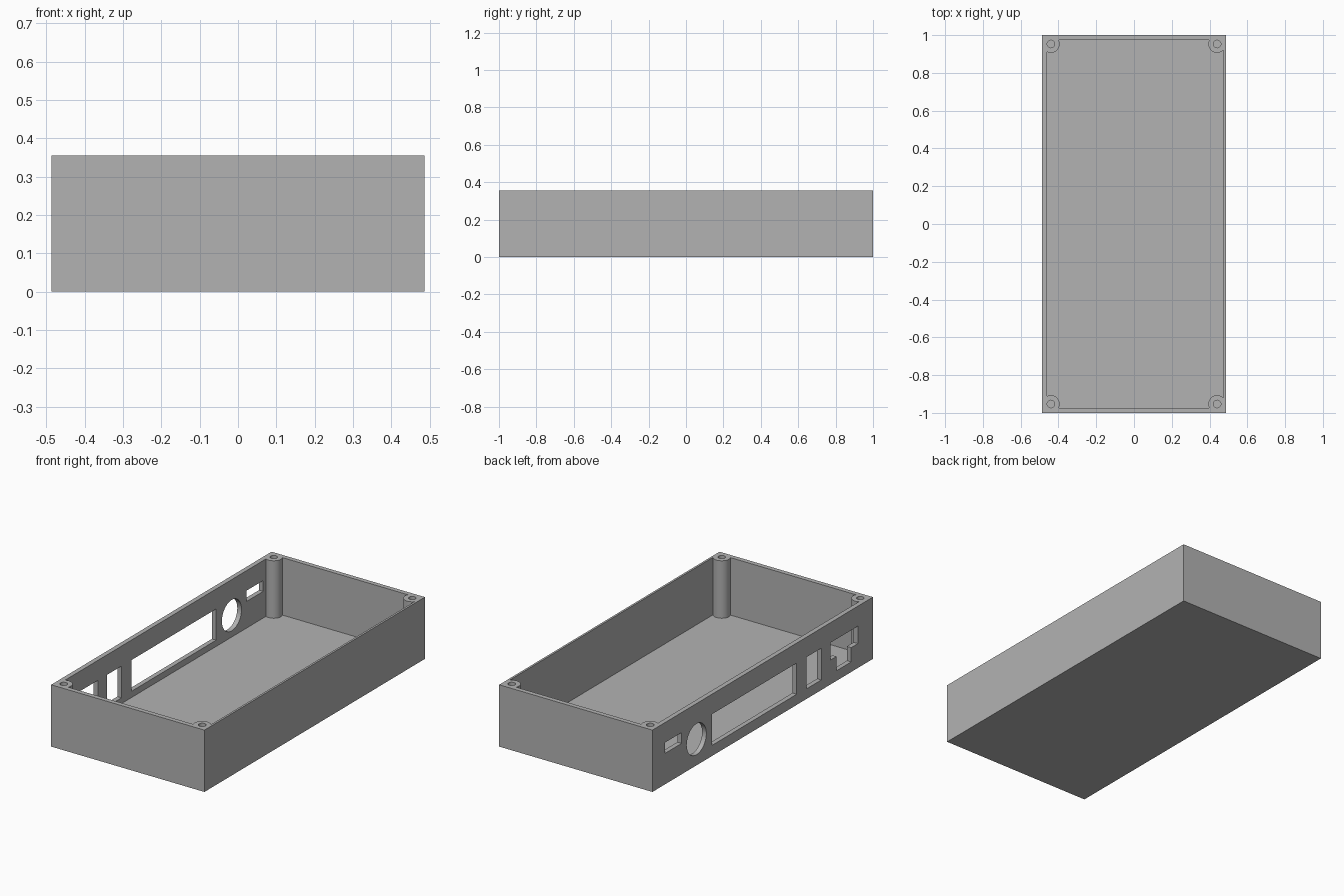
import bpy
import math
from mathutils import Matrix

cube = bpy.data.objects.get("Cube")
if cube:
    bpy.data.objects.remove(cube, do_unlink=True)

HALF_X, HALF_Y, HEIGHT = 0.487, 1.0, 0.355
WALL, THIN_WALL, FLOOR = 0.027, 0.012, 0.025
POST_X, POST_Y = 0.44, 0.953

grey = bpy.data.materials.new("plain_grey")
grey.use_nodes = True
colour = (0.45, 0.45, 0.45, 1)
grey.diffuse_color = colour
grey.node_tree.nodes["Principled BSDF"].inputs["Base Color"].default_value = colour


def box(name, low, high):
    """Box between two opposite corners."""
    bpy.ops.mesh.primitive_cube_add(size=1)
    ob = bpy.context.object
    ob.name = name
    size = [b - a for a, b in zip(low, high)]
    middle = [(a + b) / 2 for a, b in zip(low, high)]
    ob.data.transform(Matrix.Translation(middle) @ Matrix.Diagonal((*size, 1)))
    return ob


def cylinder(name, centre, radius, depth, axis="Z"):
    turn = (0, math.pi / 2, 0) if axis == "X" else (0, 0, 0)
    bpy.ops.mesh.primitive_cylinder_add(vertices=48, radius=radius, depth=depth,
                                        location=centre, rotation=turn)
    bpy.context.object.name = name
    return bpy.context.object


def cut(target, cutter):
    """Subtract the cutter for good and throw it away."""
    mod = target.modifiers.new("cut", "BOOLEAN")
    mod.operation, mod.solver, mod.object = "DIFFERENCE", "EXACT", cutter
    bpy.context.view_layer.objects.active = target
    bpy.ops.object.modifier_apply(modifier=mod.name)
    bpy.data.objects.remove(cutter, do_unlink=True)


# Solid block and the cavity that hollows it
case = box("open_case", (-HALF_X, -HALF_Y, 0), (HALF_X, HALF_Y, HEIGHT))
cavity = box("cavity", (-HALF_X + WALL, -HALF_Y + WALL, FLOOR),
             (HALF_X - THIN_WALL, HALF_Y - WALL, HEIGHT + 0.1))
corners = [(sx * POST_X, sy * POST_Y) for sx in (-1, 1) for sy in (-1, 1)]

# Corner screw posts stay standing where the cavity is notched
for x, y in corners:
    cut(cavity, cylinder("post", (x, y, 0.3), 0.0465, 1))
cut(case, cavity)

# Screw holes down the posts
for x, y in corners:
    cut(case, cylinder("screw_hole", (x, y, FLOOR + 0.5), 0.02, 1))

# Port openings in the -x wall: y range, z range
ports = {
    "small_slot": (0.736, 0.886, 0.178, 0.24),
    "display_window": (-0.309, 0.459, 0.061, 0.24),
    "switch_slot": (-0.532, -0.4, 0.058, 0.24),
    "socket_lower": (-0.803, -0.67, 0.058, 0.2),
    "socket_upper": (-0.864, -0.614, 0.14, 0.24),
}
for name, (y0, y1, z0, z1) in ports.items():
    cut(case, box(name, (-HALF_X - 0.05, y0, z0), (-HALF_X + 0.06, y1, z1)))
cut(case, cylinder("round_port", (-HALF_X, 0.6, 0.15), 0.089, 0.12, "X"))

case.data.materials.clear()
case.data.materials.append(grey)
bpy.ops.object.select_all(action="DESELECT")
case.select_set(True)
bpy.context.view_layer.objects.active = case
bpy.ops.object.shade_smooth_by_angle(angle=math.radians(30))
